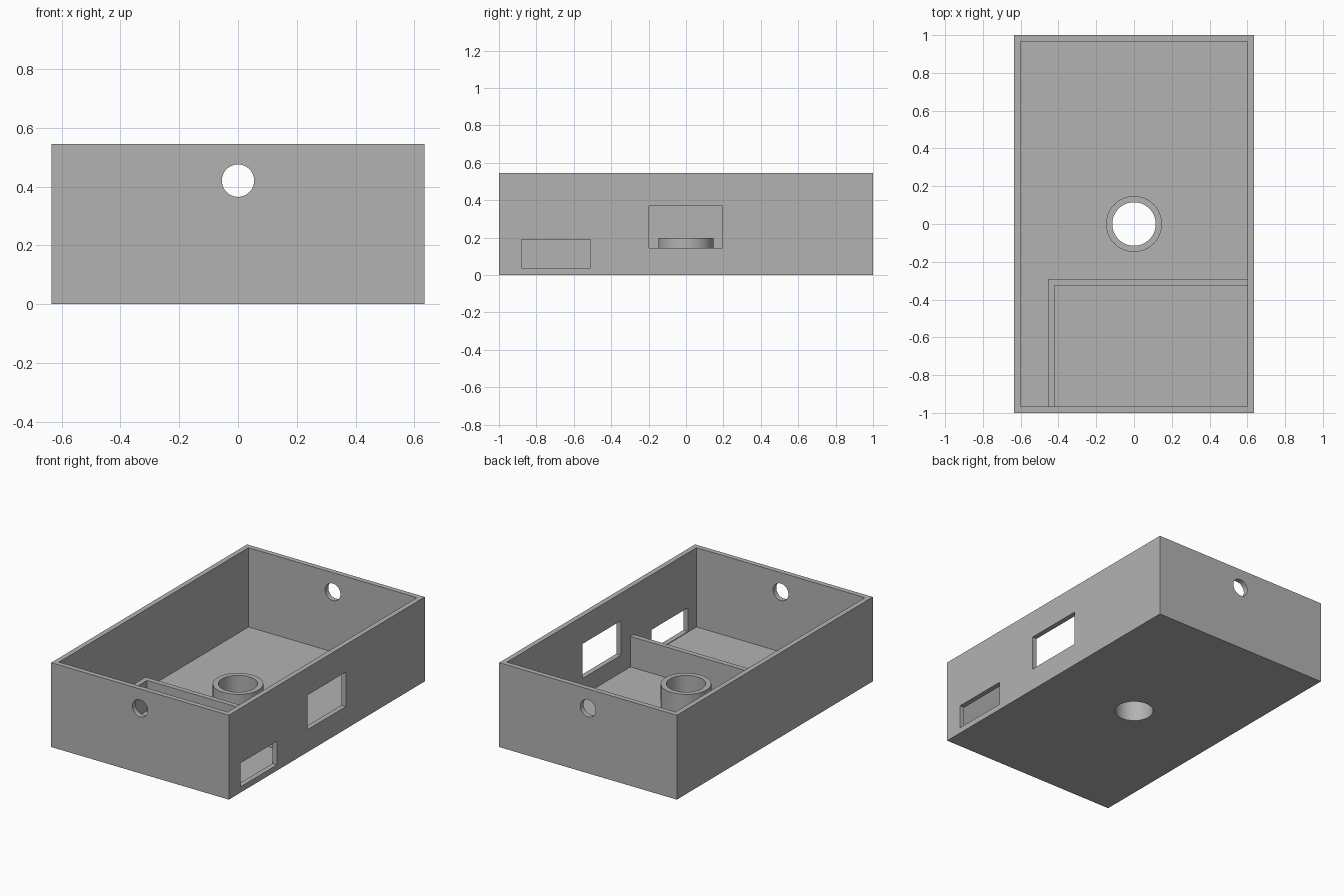
import bpy
import bmesh
import math
from mathutils import Matrix, Vector

default_cube = bpy.data.objects.get("Cube")
if default_cube:
    bpy.data.objects.remove(default_cube, do_unlink=True)

HALF_X, HALF_Y, HEIGHT, WALL = 0.635, 1.0, 0.545, 0.033
IN_X, IN_Y = HALF_X - WALL, HALF_Y - WALL

grey = bpy.data.materials.new("plain grey")
grey.use_nodes = True
grey.diffuse_color = (0.45, 0.45, 0.45, 1)
grey.node_tree.nodes["Principled BSDF"].inputs["Base Color"].default_value = grey.diffuse_color


def finish(name, bm):
    bmesh.ops.recalc_face_normals(bm, faces=bm.faces)
    mesh = bpy.data.meshes.new(name)
    bm.to_mesh(mesh)
    bm.free()
    mesh.materials.append(grey)
    obj = bpy.data.objects.new(name, mesh)
    bpy.context.collection.objects.link(obj)
    return obj


def box(name, low, high):
    low, high = Vector(low), Vector(high)
    bm = bmesh.new()
    bmesh.ops.create_cube(bm, size=1)
    bmesh.ops.scale(bm, vec=high - low, verts=bm.verts)
    bmesh.ops.translate(bm, vec=(low + high) / 2, verts=bm.verts)
    return finish(name, bm)


def cylinder(name, radius, depth, centre, axis="Z"):
    bm = bmesh.new()
    bmesh.ops.create_cone(bm, cap_ends=True, segments=64, radius1=radius,
                          radius2=radius, depth=depth)
    if axis == "Y":
        bmesh.ops.rotate(bm, verts=bm.verts, matrix=Matrix.Rotation(math.pi / 2, 3, "X"))
    bmesh.ops.translate(bm, vec=centre, verts=bm.verts)
    return finish(name, bm)


def cut(obj, cutter):
    cutter.hide_render = True
    mod = obj.modifiers.new("cut", "BOOLEAN")
    mod.operation = "DIFFERENCE"
    mod.solver = "EXACT"
    mod.object = cutter
    bpy.context.view_layer.objects.active = obj
    bpy.ops.object.modifier_apply(modifier=mod.name)
    bpy.data.objects.remove(cutter, do_unlink=True)


def smooth(obj):
    bpy.ops.object.select_all(action="DESELECT")
    obj.select_set(True)
    bpy.context.view_layer.objects.active = obj
    bpy.ops.object.shade_smooth_by_angle(angle=math.radians(30))


# Open tray
tray = box("tray", (-HALF_X, -HALF_Y, 0), (HALF_X, HALF_Y, HEIGHT))
cut(tray, box("cavity", (-IN_X, -IN_Y, WALL), (IN_X, IN_Y, HEIGHT + 0.2)))

# Side windows
for y0, y1, z0, z1 in ((-0.88, -0.51, 0.037, 0.19), (-0.197, 0.195, 0.145, 0.368)):
    cut(tray, box("window_cutter", (IN_X - 0.05, y0, z0), (HALF_X + 0.1, y1, z1)))

# Round holes in both end walls, and in the floor
for side in (-1, 1):
    cut(tray, cylinder("end_hole_cutter", 0.055, 0.2, (0, side * HALF_Y, 0.42), "Y"))
cut(tray, cylinder("floor_hole_cutter", 0.115, 0.1, (0, 0, 0.02)))
smooth(tray)

# Raised collar around the floor hole
TOP = 0.197
collar = cylinder("collar", 0.148, TOP - WALL, (0, 0, (TOP + WALL) / 2))
cut(collar, cylinder("collar_cutter", 0.115, 1, (0, 0, 0)))
smooth(collar)

# L-shaped divider fencing off the front compartment
X0, Y1 = -0.455, -0.292
outline = [(X0, -IN_Y), (X0 + WALL, -IN_Y), (X0 + WALL, Y1 - WALL),
           (IN_X, Y1 - WALL), (IN_X, Y1), (X0, Y1)]
bm = bmesh.new()
base = bm.faces.new([bm.verts.new((x, y, WALL)) for x, y in outline])
top = bmesh.ops.extrude_face_region(bm, geom=[base], use_keep_orig=True)["geom"]
bmesh.ops.translate(bm, vec=(0, 0, 0.23 - WALL),
                    verts=[v for v in top if isinstance(v, bmesh.types.BMVert)])
finish("divider", bm)
